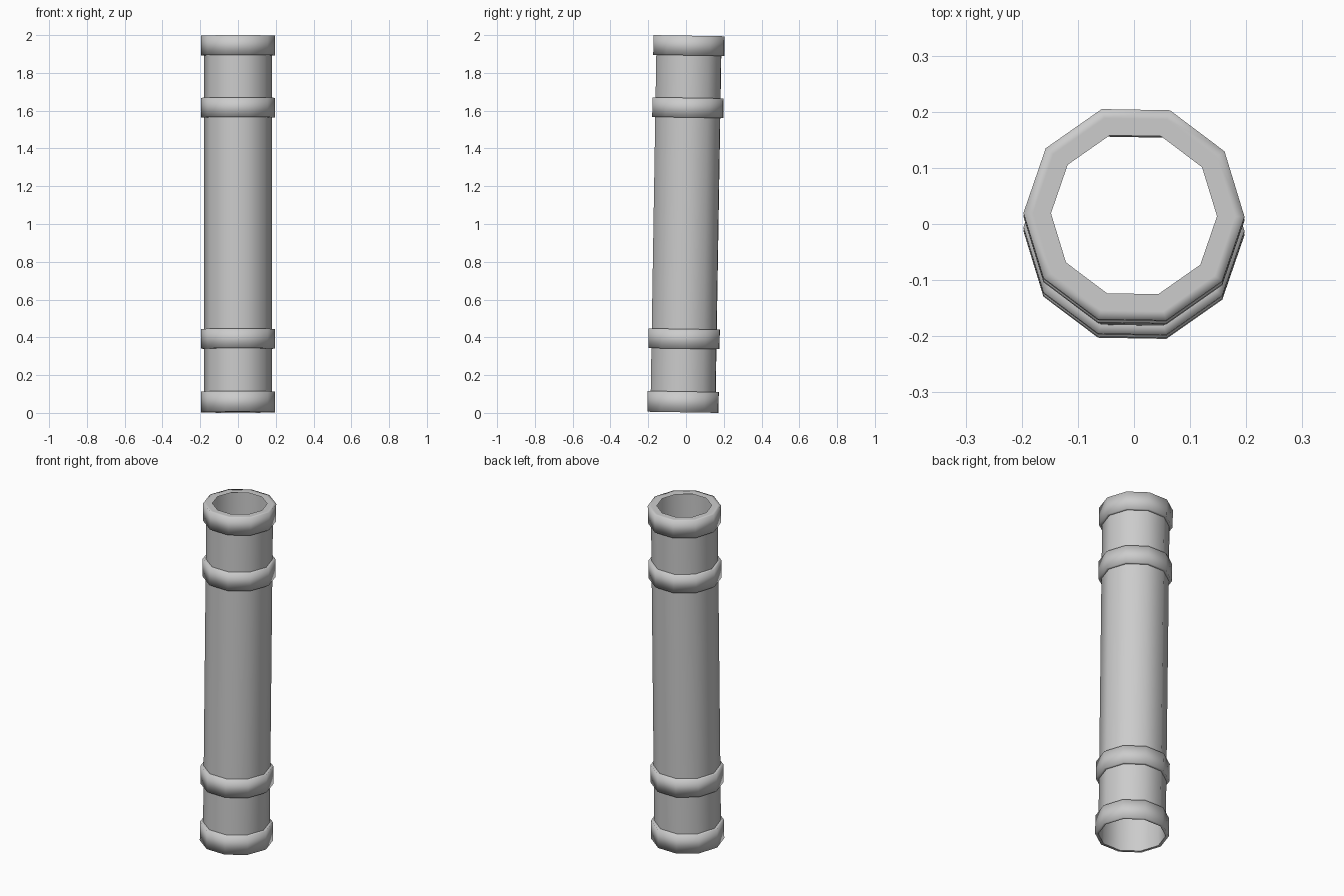
import bpy, bmesh
from math import cos, sin, radians
from mathutils import Matrix

if "Cube" in bpy.data.objects:
    bpy.data.objects.remove(bpy.data.objects["Cube"])

SIDES = 10
TUBE_R, COLLAR_R, HOLE_R = 0.18, 0.197, 0.148
HALF = 0.997  # half length along the pipe axis

# whole pipe leans slightly towards +y
LEAN = (Matrix.Translation((0, 0, 1)) @ Matrix.Rotation(-0.0165, 4, 'X')
        @ Matrix.Rotation(radians(-1), 4, 'Z'))


def lathe(name, profile):
    """Sweep an open (radius, height) profile round the pipe axis."""
    bm = bmesh.new()
    rings = []
    for r, z in profile:
        rings.append([bm.verts.new((r * cos(radians(36 * i)), r * sin(radians(36 * i)), z))
                      for i in range(SIDES)])
    for a, b in zip(rings, rings[1:]):
        for i in range(SIDES):
            j = (i + 1) % SIDES
            bm.faces.new((a[i], a[j], b[j], b[i]))
    for f in bm.faces:
        f.smooth = True
    bm.transform(LEAN)
    mesh = bpy.data.meshes.new(name)
    bm.to_mesh(mesh)
    bm.free()
    obj = bpy.data.objects.new(name, mesh)
    bpy.context.collection.objects.link(obj)
    return obj


def collar(name, low, high, rim=()):
    return lathe(name, [(TUBE_R, low), (COLLAR_R, low),
                        (COLLAR_R, high), (TUBE_R, high), *rim])


# open main tube
lathe("pipe_tube", [(TUBE_R, -HALF), (TUBE_R, HALF)])

# raised collars, the top one with an inward rim
collar("bottom_collar", -HALF, -0.887)
collar("lower_band", -0.66, -0.556)
collar("upper_band", 0.564, 0.668)
collar("top_collar", 0.893, HALF, [(HOLE_R, HALF)])
